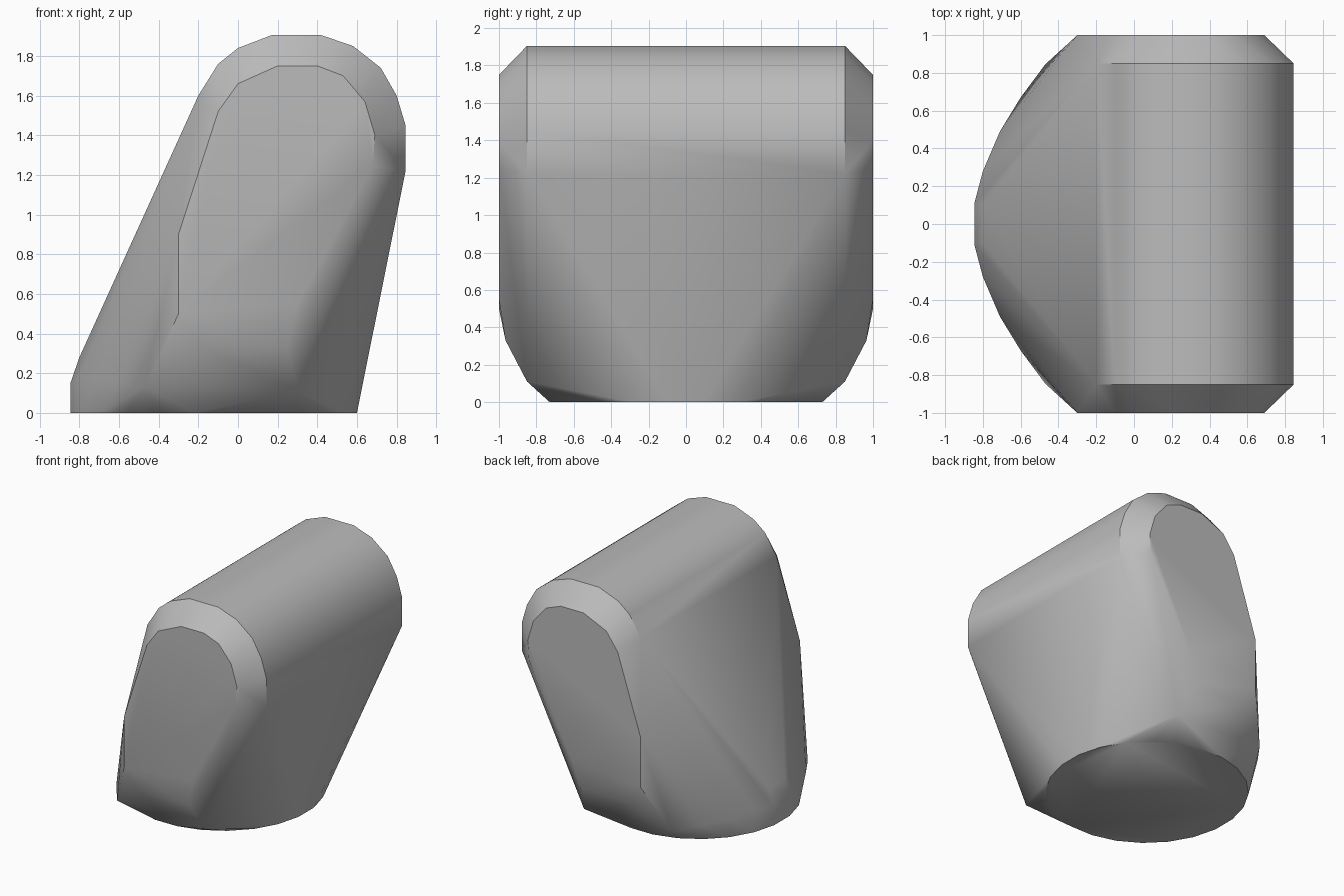
import bpy
import bmesh
import math

cube = bpy.data.objects.get("Cube")
if cube:
    bpy.data.objects.remove(cube, do_unlink=True)

# Rounded head: outer outline (x, z), and the smaller outline of its flat end caps
head_outline = [(-0.2, 1.6), (-0.1, 1.76), (0.0, 1.84), (0.17, 1.905), (0.42, 1.905),
                (0.58, 1.85), (0.72, 1.74), (0.8, 1.6), (0.845, 1.45), (0.845, 1.22)]
cap_outline = [(-0.3, 0.5), (-0.3, 0.9), (-0.1, 1.52), (0.0, 1.66), (0.2, 1.75),
               (0.4, 1.75), (0.53, 1.7), (0.64, 1.57), (0.69, 1.4), (0.68, 1.25),
               (0.3, 0.55)]
# Foot: low corners under the caps and the upper rim of the toe (x, y, z)
foot_points = [(-0.47, 0.845, 0.13), (0.3, 0.85, 0.11),
               (-0.2, 0.965, 0.33), (0.25, 0.965, 0.33),
               (-0.845, 0.11, 0.15), (-0.8, 0.1, 0.28),
               (-0.8, 0.28, 0.18), (-0.71, 0.49, 0.16), (-0.6, 0.67, 0.15)]

points = []
for side in (-1, 1):
    points += [(x, side * 0.85, z) for x, z in head_outline]
    points += [(x, side, z) for x, z in cap_outline]
    points += [(x, side * y, z) for x, y, z in foot_points]

# Round sole
SOLE_SIDES = 24
for i in range(SOLE_SIDES):
    a = 2 * math.pi * (i + 0.5) / SOLE_SIDES
    points.append((-0.122 + 0.728 * math.cos(a), 0.735 * math.sin(a), 0))

# Wrap one taut skin around head and sole
bm = bmesh.new()
for p in points:
    bm.verts.new(p)
hull = bmesh.ops.convex_hull(bm, input=bm.verts)
loose = {g for g in hull["geom_interior"] + hull["geom_unused"]
         if isinstance(g, bmesh.types.BMVert)}
bmesh.ops.delete(bm, geom=list(loose), context="VERTS")
bmesh.ops.dissolve_limit(bm, angle_limit=math.radians(1), verts=bm.verts, edges=bm.edges)
bmesh.ops.recalc_face_normals(bm, faces=bm.faces)

mesh = bpy.data.meshes.new("slanted_body")
bm.to_mesh(mesh)
bm.free()
body = bpy.data.objects.new("slanted_body", mesh)
bpy.context.collection.objects.link(body)

# Plain grey material
grey = bpy.data.materials.new("plain_grey")
grey.use_nodes = True
grey.diffuse_color = (0.5, 0.5, 0.5, 1)
grey.node_tree.nodes["Principled BSDF"].inputs["Base Color"].default_value = (0.5, 0.5, 0.5, 1)
mesh.materials.append(grey)

# Smooth the rounded areas, keep the sole edge crisp
bpy.ops.object.select_all(action="DESELECT")
body.select_set(True)
bpy.context.view_layer.objects.active = body
bpy.ops.object.shade_smooth_by_angle(angle=math.radians(35))
